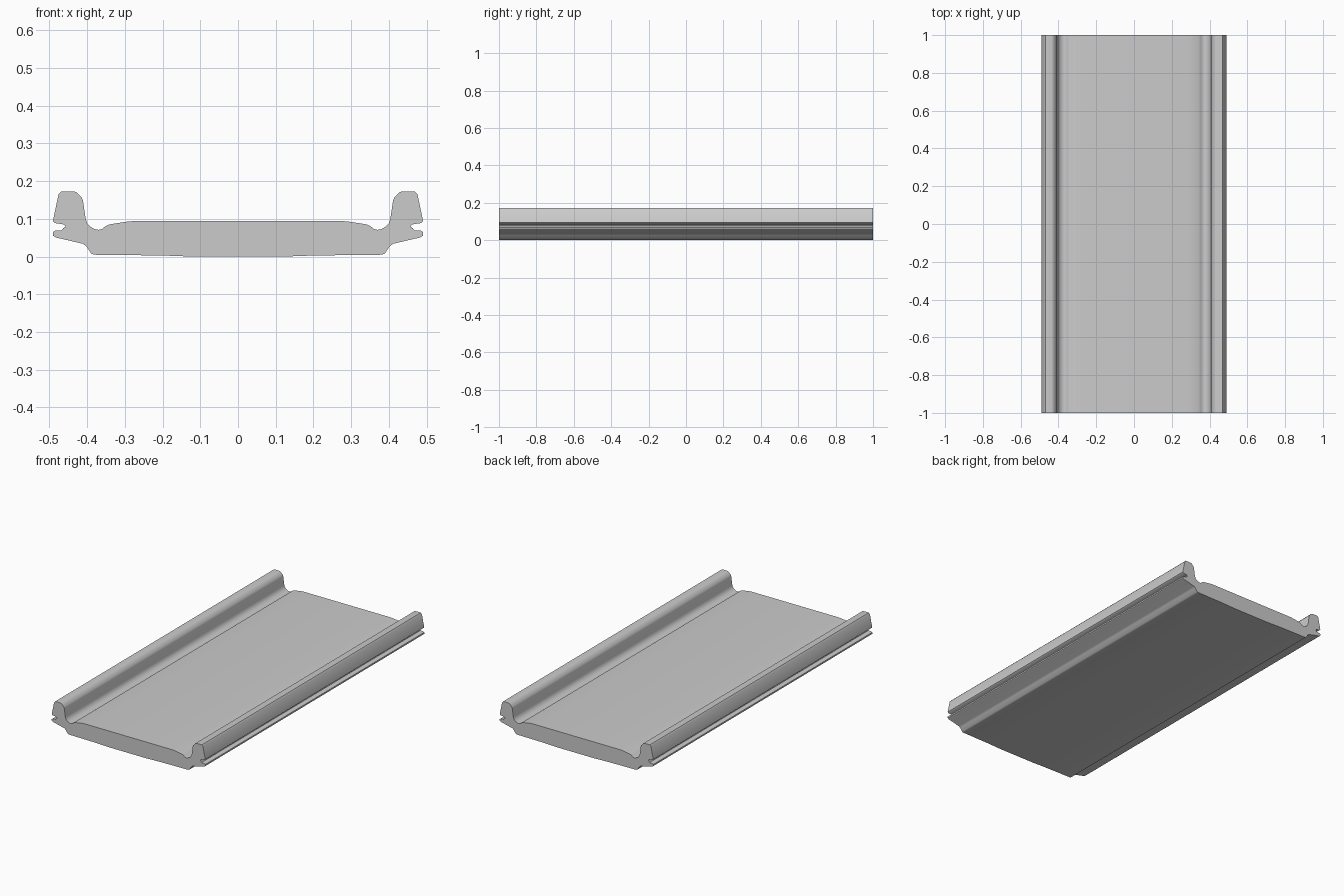
import bpy
import bmesh
import math

if "Cube" in bpy.data.objects:
    bpy.data.objects.remove(bpy.data.objects["Cube"])

HALF_LENGTH = 1.0

# Right half of the cross-section (x, z), from bottom centre round to top centre
half = [
    (0.12, 0.0), (0.20, 0.003), (0.381, 0.005), (0.389, 0.008),       # underside
    (0.402, 0.027), (0.411, 0.034), (0.484, 0.051), (0.491, 0.056),   # lower lip
    (0.491, 0.065), (0.485, 0.069), (0.467, 0.070), (0.464, 0.075),   # groove
    (0.458, 0.079), (0.460, 0.084), (0.466, 0.086), (0.486, 0.089),
    (0.491, 0.094), (0.476, 0.165), (0.469, 0.173),                   # outer rail face
    (0.435, 0.173), (0.427, 0.170), (0.414, 0.156), (0.411, 0.148),   # rail top
    (0.404, 0.100), (0.400, 0.088), (0.391, 0.079), (0.380, 0.073),   # inner channel
    (0.370, 0.071), (0.361, 0.073), (0.351, 0.081), (0.343, 0.085),
    (0.300, 0.092), (0.280, 0.094),                                   # raised deck
]

# Mirror the half profile into a closed loop
profile = half + [(-x, z) for x, z in reversed(half)]

# Extrude the profile along the length
bm = bmesh.new()
face = bm.faces.new([bm.verts.new((x, -HALF_LENGTH, z)) for x, z in profile])
result = bmesh.ops.extrude_face_region(bm, geom=[face], use_keep_orig=True)
new_verts = [g for g in result["geom"] if isinstance(g, bmesh.types.BMVert)]
bmesh.ops.translate(bm, verts=new_verts, vec=(0, 2 * HALF_LENGTH, 0))
bmesh.ops.recalc_face_normals(bm, faces=bm.faces)

mesh = bpy.data.meshes.new("grooved_rail_panel")
bm.to_mesh(mesh)
bm.free()
panel = bpy.data.objects.new("grooved_rail_panel", mesh)
bpy.context.collection.objects.link(panel)

# Smooth the rounded corners, keep the cut ends sharp
bpy.context.view_layer.objects.active = panel
panel.select_set(True)
bpy.ops.object.shade_smooth_by_angle(angle=math.radians(40))
